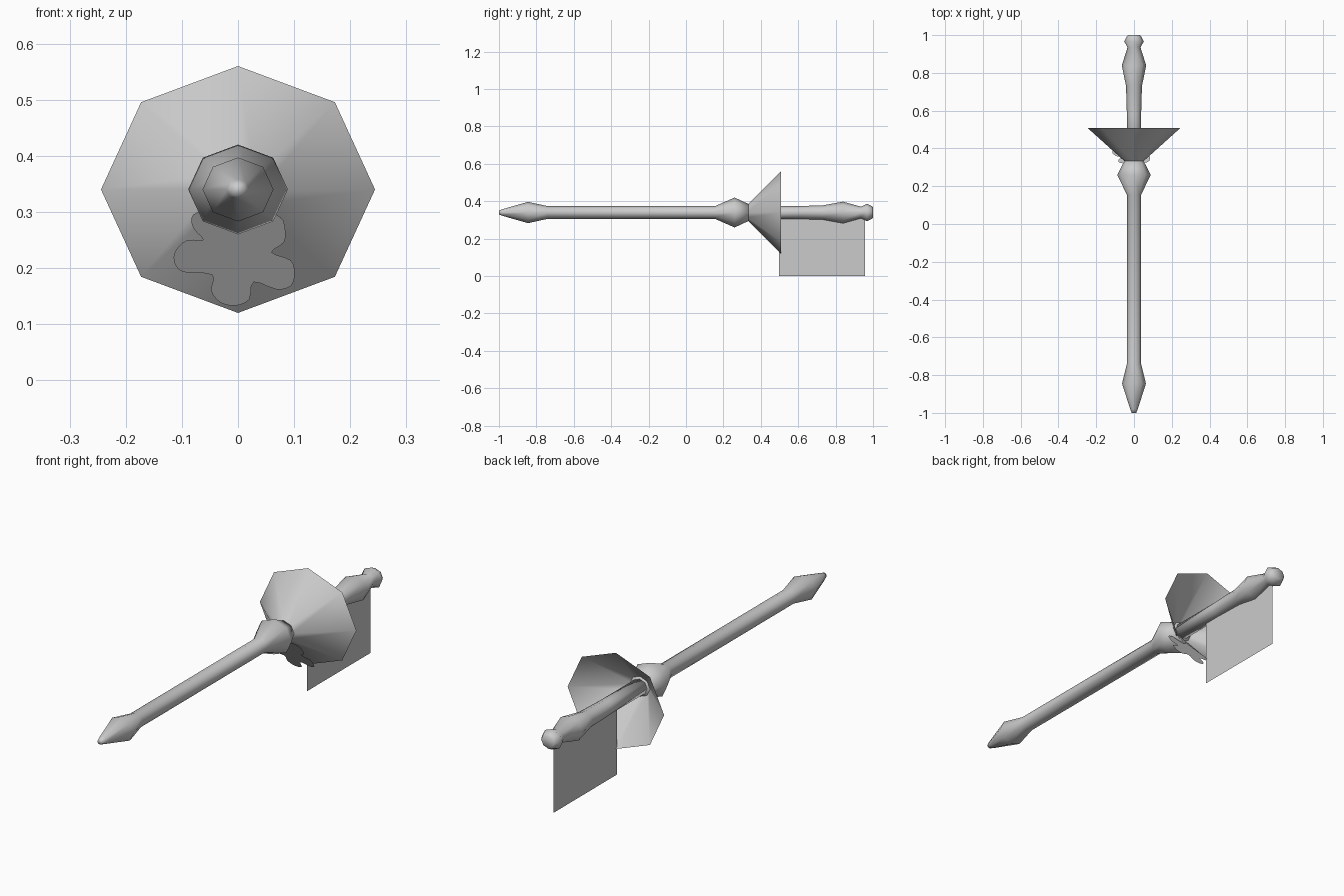
import bpy, bmesh, math

if "Cube" in bpy.data.objects:
    bpy.data.objects.remove(bpy.data.objects["Cube"])

AXIS_Z = 0.34    # height of the long axis
WIDEN = 1.11     # sections are slightly wider than tall

grey = bpy.data.materials.new("grey")
grey.diffuse_color = (0.6, 0.6, 0.6, 1)
grey.use_nodes = True
grey.node_tree.nodes["Principled BSDF"].inputs["Base Color"].default_value = grey.diffuse_color


def finish(name, bm, smooth=True):
    mesh = bpy.data.meshes.new(name)
    bm.to_mesh(mesh)
    bm.free()
    mesh.materials.append(grey)
    obj = bpy.data.objects.new(name, mesh)
    bpy.context.collection.objects.link(obj)
    if smooth:
        mesh.shade_smooth()
    return obj


def lathe(name, profile, caps=True):
    """Eight-sided turned part along y from (y, radius) pairs."""
    bm = bmesh.new()
    rings = []
    for y, r in profile:
        rings.append([bm.verts.new((WIDEN * r * math.cos(k * math.pi / 4), y,
                                    AXIS_Z + r * math.sin(k * math.pi / 4)))
                      for k in range(8)])
    for a, b in zip(rings, rings[1:]):
        for k in range(8):
            j = (k + 1) % 8
            bm.faces.new((a[k], a[j], b[j], b[k]))
    if caps:
        bm.faces.new(rings[0][::-1])
        bm.faces.new(rings[-1])
        bmesh.ops.recalc_face_normals(bm, faces=bm.faces)
    return finish(name, bm)


# Pointed shaft with the swelling in front of the guard
lathe("shaft", [(-1, 0.011), (-0.98, 0.018), (-0.845, 0.057), (-0.74, 0.034),
                (0.155, 0.034), (0.26, 0.08), (0.335, 0.045)])

# Handle with swelling and pommel
lathe("handle", [(0.32, 0.034), (0.58, 0.034), (0.73, 0.038), (0.84, 0.058),
                 (0.935, 0.031), (0.967, 0.047), (0.993, 0.034), (1, 0.028)])

# Open conical hand guard
lathe("guard", [(0.325, 0.038), (0.507, 0.22)], caps=False)

# Hanging banner
bm = bmesh.new()
bm.faces.new([bm.verts.new((0, y, z)) for y, z in
              ((0.497, 0), (0.957, 0), (0.957, 0.33), (0.497, 0.33))])
finish("banner", bm, smooth=False)

# Five-petal flower plate leaning along the underside of the guard
outline = [(-0.08, 0.295), (-0.08, 0.272), (-0.062, 0.25), (-0.09, 0.25),
           (-0.11, 0.233), (-0.114, 0.212), (-0.098, 0.193), (-0.046, 0.188),
           (-0.048, 0.16), (-0.032, 0.139), (-0.005, 0.133), (0.02, 0.144),
           (0.028, 0.175), (0.068, 0.162), (0.094, 0.168), (0.101, 0.19),
           (0.094, 0.214), (0.06, 0.228), (0.082, 0.246), (0.084, 0.27),
           (0.076, 0.29), (0.045, 0.3), (0, 0.275), (-0.045, 0.303)]
bm = bmesh.new()
verts = []
n = len(outline)
for i in range(n):
    p = [outline[(i + d) % n] for d in (-1, 0, 1, 2)]
    for t in (0, 1 / 3, 2 / 3):
        x, z = [0.5 * (2 * b + (c - a) * t + (2 * a - 5 * b + 4 * c - d) * t * t
                       + (3 * b - a - 3 * c + d) * t ** 3) for a, b, c, d in zip(*p)]
        verts.append(bm.verts.new((x, 0.327 + (0.295 - z) * 0.7, z)))
bm.faces.new(verts)
bmesh.ops.triangulate(bm, faces=bm.faces[:])
finish("flower_plate", bm, smooth=False)
